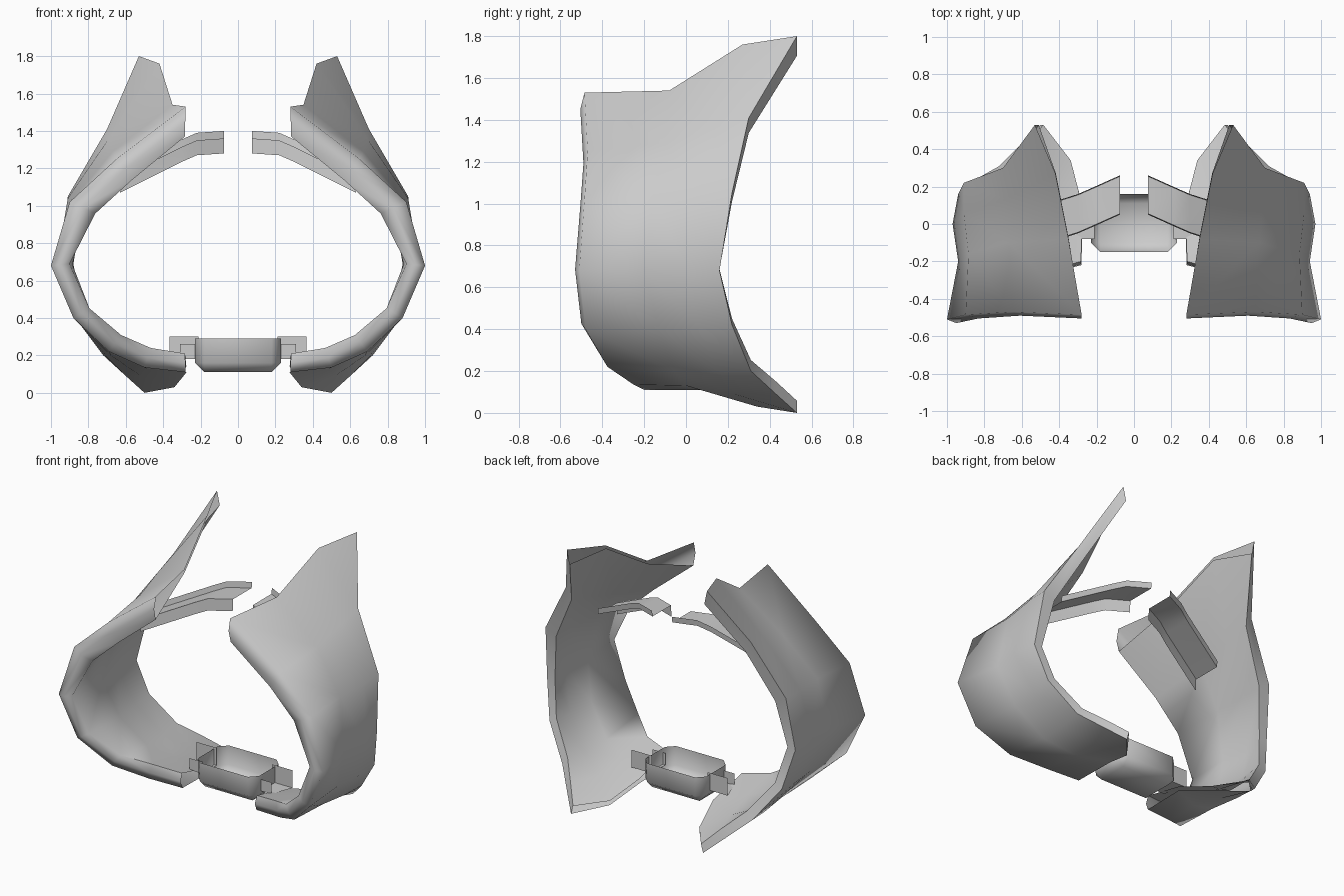
import bpy, bmesh, math
from mathutils import Vector

if "Cube" in bpy.data.objects:
    bpy.data.objects.remove(bpy.data.objects["Cube"])


def finish(name, bm, angle=40, mirror=True):
    bmesh.ops.recalc_face_normals(bm, faces=bm.faces)
    me = bpy.data.meshes.new(name)
    bm.to_mesh(me)
    bm.free()
    ob = bpy.data.objects.new(name, me)
    bpy.context.collection.objects.link(ob)
    if mirror:
        ob.modifiers.new("mirror", 'MIRROR').use_mirror_merge = False
    for o in bpy.context.selected_objects:
        o.select_set(False)
    ob.select_set(True)
    bpy.context.view_layer.objects.active = ob
    bpy.ops.object.shade_smooth_by_angle(angle=math.radians(angle))
    return ob


def loft(bm, columns, closed=False):
    """Skin a sheet of quads across curves with equal point counts."""
    grid = [[bm.verts.new(p) for p in col] for col in columns]
    ring = grid[1:] + grid[:1] if closed else grid[1:]
    for a, b in zip(grid, ring):
        for i in range(len(a) - 1):
            bm.faces.new((a[i], a[i + 1], b[i + 1], b[i]))


def inward(col, sizes, dy=0):
    """Offset a shell curve toward the middle of the opening."""
    out = []
    for (x, y, z), s in zip(col, sizes):
        d = Vector((0.3 - x, 0, 0.75 - z)).normalized() * s
        out.append((x + d.x, y + dy, z + d.z))
    return out


# Side shells: curves from the top end to the bottom end, front to back,
# closed by an inner lining behind rolled front and back rims
front = [(.28, -.485, 1.53), (.65, -.47, 1.25), (.90, -.485, 1.02), (1.0, -.51, .68),
         (.88, -.48, .40), (.69, -.375, .22), (.50, -.25, .135), (.28, -.20, .11)]
middle = [(.35, -.08, 1.54), (.67, -.10, 1.29), (.885, -.16, 1.03), (.94, -.20, .68),
          (.85, -.13, .40), (.68, -.06, .20), (.49, 0, .13), (.275, .10, .11)]
rear = [(.42, .27, 1.76), (.69, .13, 1.36), (.91, .06, 1.04), (.97, .0, .68),
        (.87, .07, .40), (.70, .15, .19), (.52, .23, .09), (.34, .34, .03)]
back = [(.53, .53, 1.80), (.70, .30, 1.41), (.91, .22, 1.05), (.94, .16, .68),
        (.88, .22, .42), (.72, .31, .20), (.60, .43, .09), (.50, .53, 0)]
rim = [.16, .14, .15, .10, .10, .11, .11, .10]
lining = [.02] + [s * .55 for s in rim[1:-1]] + [.03]
bm = bmesh.new()
loft(bm, [front, middle, rear, back,
          inward(back, [s * .6 for s in rim]),
          inward(rear, lining),
          inward(middle, lining),
          inward(front, rim, .0),
          inward(front, [s * .5 for s in rim], -.02)], closed=True)
finish("side_shell", bm, 80)

# Upper straps: stepped strip swept diagonally from the middle into the shell
bm = bmesh.new()
path = [(.075, .155, 1.36), (.22, .09, 1.35), (.30, .055, 1.315), (.63, -.05, 1.15)]
section = [(-.105, -.08), (-.10, 0), (.10, 0), (.105, .04)]
loft(bm, [[(x, y + dy, z + dz) for x, y, z in path] for dy, dz in section])
finish("upper_strap", bm, 40)

# Lower buckle: open tub with chamfered lower and upright edges
bm = bmesh.new()
bmesh.ops.create_cube(bm, size=1)
for v in bm.verts:
    v.co = (v.co.x * .46, v.co.y * .31 + .005, v.co.z * .18 + .20)
bm.normal_update()
top = [f for f in bm.faces if f.normal.z > .9]
bmesh.ops.delete(bm, geom=top, context='FACES_ONLY')
edges = [e for e in bm.edges if len(e.link_faces) == 2]
bmesh.ops.bevel(bm, geom=edges, offset=.05, segments=1, affect='EDGES')
finish("lower_buckle", bm, 50, mirror=False)

# Buckle connectors: small open channels joining the tub to the shells
bm = bmesh.new()
arms = [((-.08, .26), .31), ((-.08, .18), .31), ((.07, .18), .365), ((.07, .30), .365)]
loft(bm, [[(.21, y, z), (end, y, z)] for (y, z), end in arms])
finish("buckle_connector", bm, 30)
